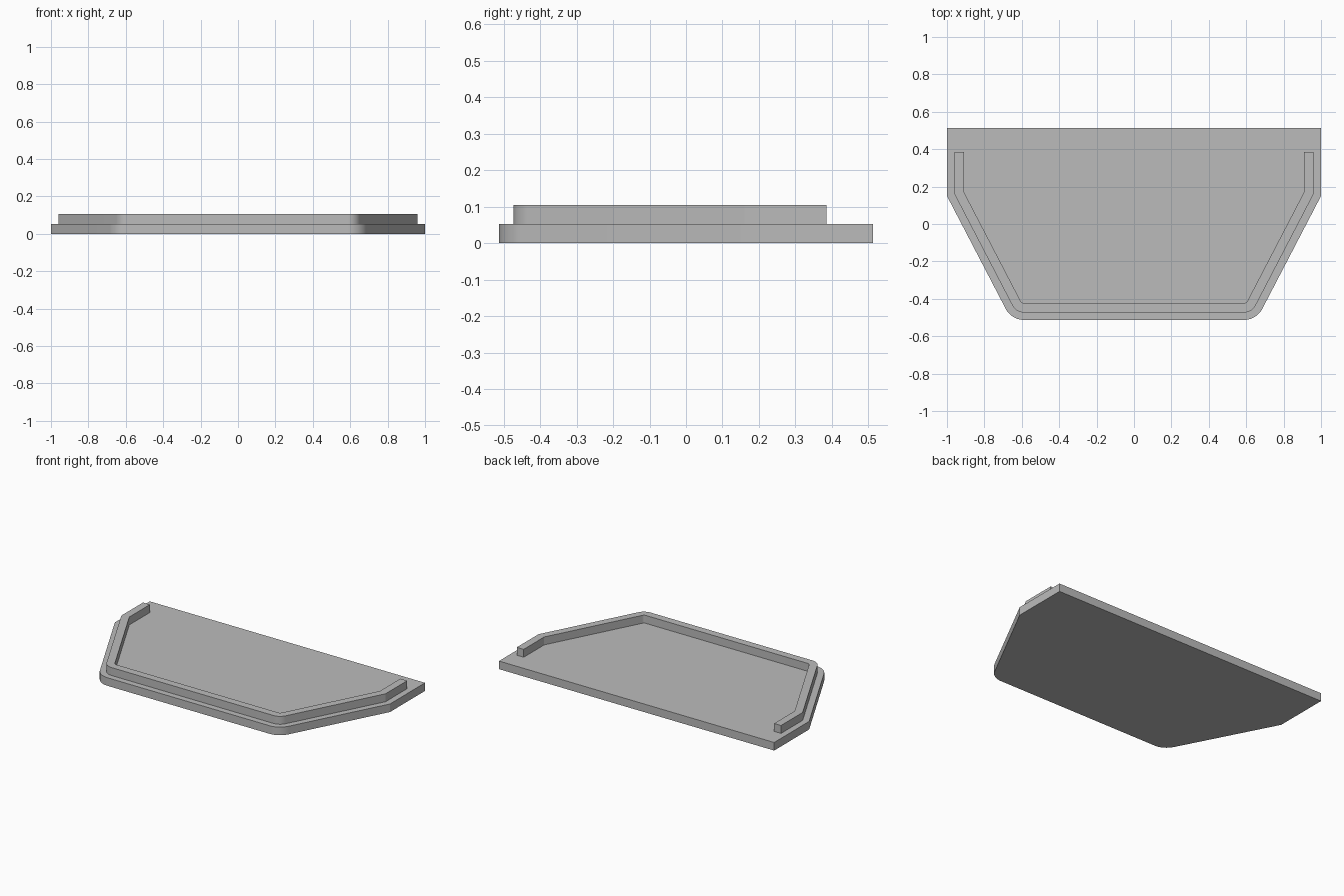
import bpy
import bmesh
import math
from mathutils import Vector

cube = bpy.data.objects.get("Cube")
if cube:
    bpy.data.objects.remove(cube)

HALF_W, BACK, FRONT = 1.0, 0.513, -0.513
SHOULDER_Y, CORNER_X = 0.15, 0.655
RADIUS, STEPS = 0.11, 10
PLATE_TOP, RIM_TOP, RIM_END = 0.053, 0.105, 0.385

grey = bpy.data.materials.new("mid grey")
grey.use_nodes = True
grey.diffuse_color = (0.5, 0.5, 0.5, 1)
grey.node_tree.nodes["Principled BSDF"].inputs["Base Color"].default_value = (0.5, 0.5, 0.5, 1)


def outline(inset, end_y):
    """Open path from the right end round the front to the left end, offset inwards."""
    slope = math.atan2(HALF_W - CORNER_X, SHOULDER_Y - FRONT)
    tangent = RADIUS * math.tan((math.pi / 2 - slope) / 2)
    centre = Vector((CORNER_X - tangent, FRONT + RADIUS))
    half = [Vector((HALF_W - inset, end_y)),
            Vector((HALF_W - inset, SHOULDER_Y + inset * math.tan(slope / 2)))]
    for i in range(STEPS + 1):
        a = -slope + (slope - math.pi / 2) * i / STEPS
        half.append(centre + (RADIUS - inset) * Vector((math.cos(a), math.sin(a))))
    return half + [Vector((-p.x, p.y)) for p in reversed(half)]


def extrude_faces(name, points, faces, z0, z1):
    bm = bmesh.new()
    verts = [bm.verts.new((p.x, p.y, z0)) for p in points]
    made = [bm.faces.new([verts[i] for i in f]) for f in faces]
    result = bmesh.ops.extrude_face_region(bm, geom=made, use_keep_orig=True)
    top = [g for g in result["geom"] if isinstance(g, bmesh.types.BMVert)]
    bmesh.ops.translate(bm, verts=top, vec=(0, 0, z1 - z0))
    bmesh.ops.recalc_face_normals(bm, faces=bm.faces)
    mesh = bpy.data.meshes.new(name)
    bm.to_mesh(mesh)
    bm.free()
    mesh.materials.append(grey)
    obj = bpy.data.objects.new(name, mesh)
    bpy.context.collection.objects.link(obj)
    bpy.ops.object.select_all(action='DESELECT')
    obj.select_set(True)
    bpy.context.view_layer.objects.active = obj
    bpy.ops.object.shade_smooth_by_angle(angle=math.radians(20))
    return obj


# Flat base plate
plate = outline(0, BACK)
extrude_faces("base_plate", plate, [range(len(plate))], 0, PLATE_TOP)

# Raised rim following the sides and front, open at the back
outer, inner = outline(0.04, RIM_END), outline(0.09, RIM_END)
n = len(outer)
strip = [(i, i + 1, n + i + 1, n + i) for i in range(n - 1)]
extrude_faces("raised_rim", outer + inner, strip, PLATE_TOP, RIM_TOP)
